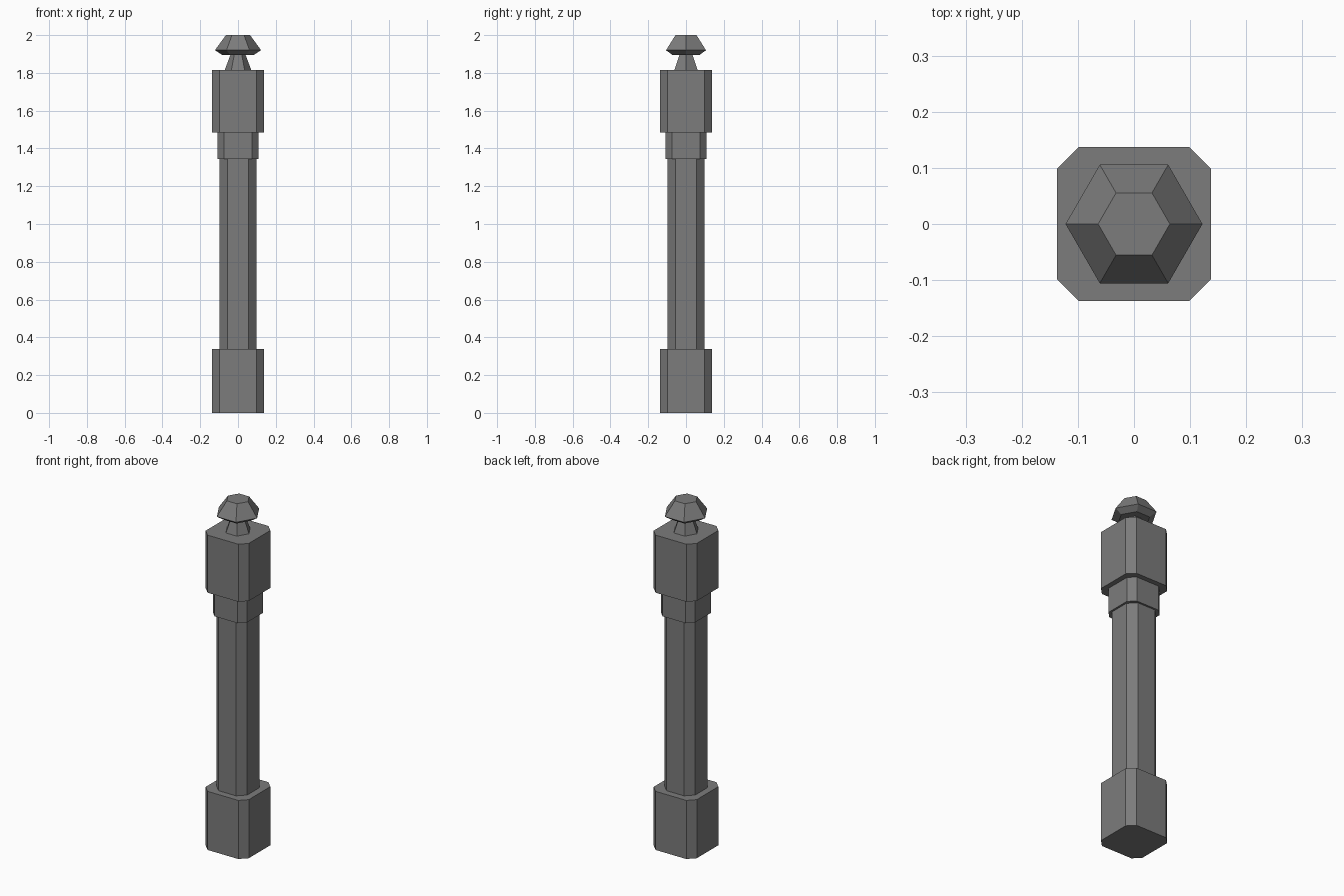
import bpy, bmesh
from math import cos, sin, pi

if "Cube" in bpy.data.objects:
    bpy.data.objects.remove(bpy.data.objects["Cube"])

# Dark grey material shared by every part
grey = bpy.data.materials.new("dark_grey")
grey.diffuse_color = (0.2, 0.2, 0.2, 1)
grey.use_nodes = True
grey.node_tree.nodes["Principled BSDF"].inputs["Base Color"].default_value = grey.diffuse_color


def loft(name, rings):
    """Capped solid through (outline, z) rings with equal point counts."""
    bm = bmesh.new()
    loops = [[bm.verts.new((x, y, z)) for x, y in outline] for outline, z in rings]
    n = len(loops[0])
    for low, high in zip(loops, loops[1:]):
        for i in range(n):
            j = (i + 1) % n
            bm.faces.new((low[i], low[j], high[j], high[i]))
    bm.faces.new(loops[0][::-1])
    bm.faces.new(loops[-1])
    mesh = bpy.data.meshes.new(name)
    bm.to_mesh(mesh)
    bm.free()
    mesh.materials.append(grey)
    obj = bpy.data.objects.new(name, mesh)
    bpy.context.collection.objects.link(obj)
    return obj


def chamfered_square(half, flat):
    """Square outline with cut corners; flat is half the straight side."""
    h, f = half, flat
    return [(h, -f), (h, f), (f, h), (-f, h), (-h, f), (-h, -f), (-f, -h), (f, -h)]


def hexagon(r):
    return [(r * cos(i * pi / 3), r * sin(i * pi / 3)) for i in range(6)]


# Stacked post sections: name, half width, half flat, bottom, top
sections = [
    ("base_block", 0.1376, 0.098, 0.0, 0.338),
    ("shaft", 0.098, 0.056, 0.338, 1.343),
    ("collar", 0.109, 0.073, 1.343, 1.484),
    ("top_block", 0.1376, 0.098, 1.484, 1.816),
]
for name, half, flat, z0, z1 in sections:
    outline = chamfered_square(half, flat)
    loft(name, [(outline, z0), (outline, z1)])

# Six-sided finial: tapered neck, overhanging underside, sloped cap
profile = [(0.07, 1.816), (0.04, 1.896), (0.085, 1.896), (0.122, 1.92), (0.064, 2.0)]
loft("finial", [(hexagon(r), z) for r, z in profile])
